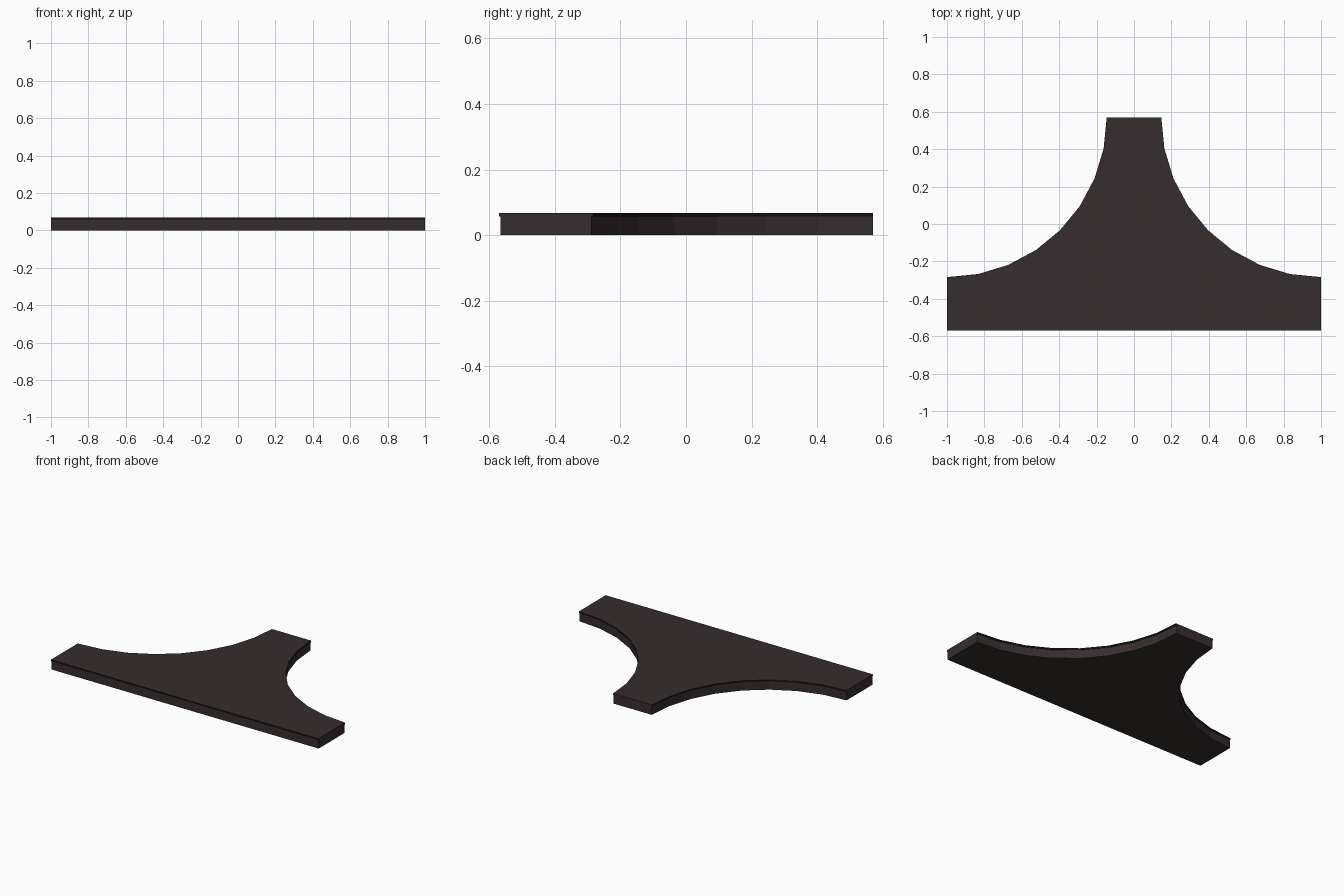
import bpy, bmesh, math

if "Cube" in bpy.data.objects:
    bpy.data.objects.remove(bpy.data.objects["Cube"])

H, BAND = 0.068, 0.057      # full height, underside of the edge band
END, HALF = 0.57, 0.142     # half depth, half width of each arm
LIP = 0.004                 # overhang of the edge band
STEPS = 8


def material(name, rgb):
    m = bpy.data.materials.new(name)
    m.diffuse_color = (*rgb, 1)
    m.use_nodes = True
    m.node_tree.nodes["Principled BSDF"].inputs["Base Color"].default_value = m.diffuse_color
    return m


asphalt = material("dark_brown_grey", (0.037, 0.026, 0.027))
edge = material("edge_black", (0.008, 0.007, 0.006))


def outline(lip):
    """T-shaped outline with two quarter-circle sides."""
    r = 1 - HALF - lip
    arc = []
    for i in range(STEPS + 1):
        a = math.pi / 2 * i / STEPS
        arc.append((1 - r * math.sin(a), END - r * math.cos(a)))
    left = [(-x, y) for x, y in reversed(arc)]
    return [(-1, -END + LIP - lip), (1, -END + LIP - lip)] + arc + left


def slab(name, pts, z0, z1, side_mat=0):
    bm = bmesh.new()
    low = [bm.verts.new((x, y, z0)) for x, y in pts]
    high = [bm.verts.new((x, y, z1)) for x, y in pts]
    bm.faces.new(low[::-1])
    bm.faces.new(high)
    n = len(pts)
    for i in range(n):
        j = (i + 1) % n
        f = bm.faces.new((low[i], low[j], high[j], high[i]))
        # the three flat arm ends stay plain
        nx, ny = abs(pts[j][1] - pts[i][1]), pts[i][0] - pts[j][0]
        mid_y = (pts[i][1] + pts[j][1]) / 2
        is_end = abs(pts[i][0] - pts[j][0]) < 1e-5 or mid_y > END - 1e-4
        f.material_index = 0 if is_end else side_mat
    me = bpy.data.meshes.new(name)
    bm.to_mesh(me)
    bm.free()
    me.materials.append(asphalt)
    me.materials.append(edge)
    ob = bpy.data.objects.new(name, me)
    bpy.context.collection.objects.link(ob)


# main body and slightly overhanging top with dark sides
slab("junction_base", outline(0), 0, BAND)
slab("junction_top", outline(LIP), BAND, H, 1)
